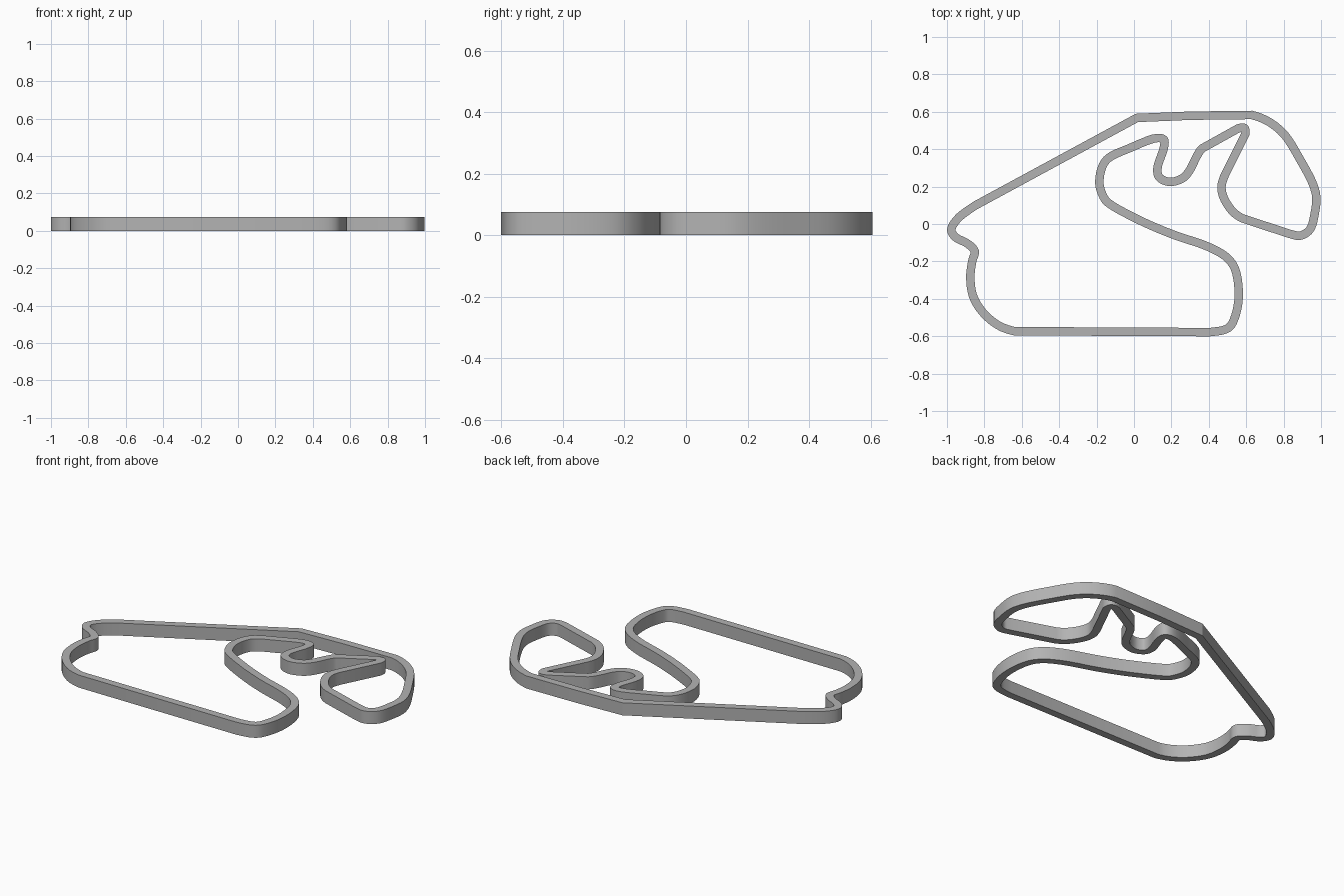
import bpy
import bmesh
from mathutils import Vector

WIDTH = 0.045
HEIGHT = 0.075
STRAIGHT = 0.21   # spans longer than this stay straight
STEPS = 5         # subdivisions of each curved span

# Centre line of the circuit, clockwise from the kink at the back
CENTRE_LINE = [
    (.015, .567), (.3, .579), (.63, .583), (.78, .503), (.885, .35), (.972, .165),
    (.965, .05), (.94, -.03), (.89, -.062), (.83, -.052), (.58, .03), (.525, .07),
    (.478, .145), (.468, .2), (.485, .26), (.595, .48), (.59, .513), (.555, .51),
    (.366, .405), (.34, .37), (.295, .283), (.26, .245), (.19, .225), (.135, .25),
    (.125, .295), (.16, .41), (.16, .45), (.125, .46), (-.025, .405), (-.137, .352),
    (-.17, .305), (-.185, .215), (-.163, .145), (-.14, .115), (.03, .02),
    (.205, -.055), (.4, -.123), (.495, -.178), (.54, -.24), (.56, -.39),
    (.535, -.51), (.505, -.555), (.405, -.578), (-.64, -.573), (-.77, -.51),
    (-.855, -.4), (-.875, -.29), (-.865, -.2), (-.852, -.145), (-.89, -.105),
    (-.955, -.07), (-.977, -.033), (-.95, .02), (-.847, .1),
]


def blend(a, b, ta, tb, t):
    return a * ((tb - t) / (tb - ta)) + b * ((t - ta) / (tb - ta))


def spline_point(p, f):
    """Centripetal spline through four points, between the middle two."""
    k = [0.0]
    for a, b in zip(p, p[1:]):
        k.append(k[-1] + (b - a).length ** 0.5)
    t = k[1] + (k[2] - k[1]) * f
    a = [blend(p[i], p[i + 1], k[i], k[i + 1], t) for i in range(3)]
    b = [blend(a[i], a[i + 1], k[i], k[i + 2], t) for i in range(2)]
    return blend(b[0], b[1], k[1], k[2], t)


def smooth_loop(points):
    pts = [Vector(p) for p in points]
    n = len(pts)
    path = []
    for i in range(n):
        span = [pts[(i + j) % n] for j in (-1, 0, 1, 2)]
        steps = 1 if (span[2] - span[1]).length > STRAIGHT else STEPS
        path += [spline_point(span, s / steps) for s in range(steps)]
    return path


def wall_loop(name, path, width, height, material):
    """Closed ribbon of rectangular section with mitred joints."""
    bm = bmesh.new()
    rings = []
    for i, p in enumerate(path):
        before = (p - path[i - 1]).normalized()
        after = (path[(i + 1) % len(path)] - p).normalized()
        along = (before + after).normalized()
        side = Vector((-along.y, along.x)) * (width / 2 / max(along.dot(after), 0.7))
        corners = ((p + side, 0), (p - side, 0), (p - side, height), (p + side, height))
        rings.append([bm.verts.new((c.x, c.y, z)) for c, z in corners])
    for i, ring in enumerate(rings):
        other = rings[(i + 1) % len(rings)]
        for j in range(4):
            k = (j + 1) % 4
            bm.faces.new((ring[j], ring[k], other[k], other[j]))
    bmesh.ops.recalc_face_normals(bm, faces=bm.faces)
    mesh = bpy.data.meshes.new(name)
    bm.to_mesh(mesh)
    bm.free()
    mesh.materials.append(material)
    obj = bpy.data.objects.new(name, mesh)
    bpy.context.collection.objects.link(obj)
    return obj


def flat_material(name, colour):
    mat = bpy.data.materials.new(name)
    mat.use_nodes = True
    mat.diffuse_color = colour
    mat.node_tree.nodes["Principled BSDF"].inputs["Base Color"].default_value = colour
    return mat


cube = bpy.data.objects.get("Cube")
if cube:
    bpy.data.objects.remove(cube, do_unlink=True)

# Circuit wall
grey = flat_material("grey", (0.45, 0.45, 0.45, 1))
track = wall_loop("circuit_track", smooth_loop(CENTRE_LINE), WIDTH, HEIGHT, grey)
bpy.ops.object.select_all(action='DESELECT')
track.select_set(True)
bpy.context.view_layer.objects.active = track
bpy.ops.object.shade_smooth_by_angle(angle=0.4)
